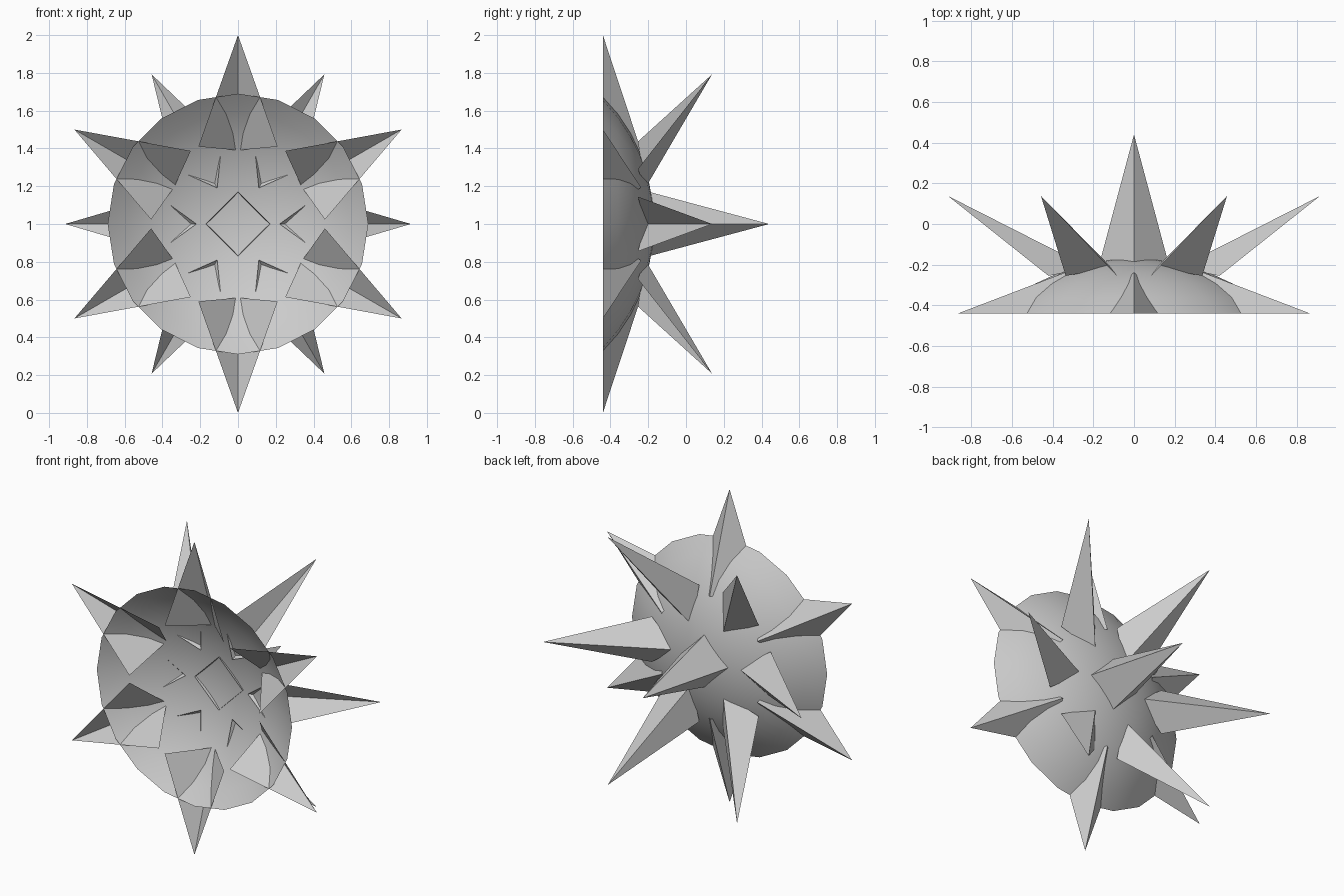
import bpy, bmesh
from math import radians, cos, sin, asin, pi

if "Cube" in bpy.data.objects:
    bpy.data.objects.remove(bpy.data.objects["Cube"])

CY, CZ = -0.44, 1.0   # rim plane and centre height
RIM, DEPTH = 0.69, 0.27


def make_object(name, bm):
    bmesh.ops.remove_doubles(bm, verts=bm.verts, dist=1e-5)
    # outward means towards +y
    for f in bm.faces:
        f.normal_update()
        if f.normal.y < 0:
            f.normal_flip()
    me = bpy.data.meshes.new(name)
    bm.to_mesh(me)
    bm.free()
    ob = bpy.data.objects.new(name, me)
    bpy.context.collection.objects.link(ob)
    return ob


def place(r, side, y, deg):
    # radial / sideways / depth coordinates turned about the dome axis
    a = radians(deg)
    return (r * cos(a) - side * sin(a), y, CZ + r * sin(a) + side * cos(a))


def half_spike(name, deg, tip, inner, side):
    # open two-faced spike: tip, ridge foot and a foot on each side
    bm = bmesh.new()
    t = bm.verts.new(place(tip[0], 0, tip[1], deg))
    i = bm.verts.new(place(inner[0], 0, inner[1], deg))
    a = bm.verts.new(place(side[0], side[2], side[1], deg))
    b = bm.verts.new(place(side[0], -side[2], side[1], deg))
    bm.faces.new((t, a, i))
    bm.faces.new((t, i, b))
    return make_object(name, bm)


# Shallow open dome: a spherical cap made of rings
R = (RIM ** 2 + DEPTH ** 2) / (2 * DEPTH)
SEG, RINGS = 20, 6
bm = bmesh.new()
pole = bm.verts.new((0, CY + DEPTH, CZ))
prev = None
for j in range(1, RINGS + 1):
    phi = asin(RIM / R) * j / RINGS
    ring = [bm.verts.new(place(R * sin(phi), 0, CY + DEPTH - R * (1 - cos(phi)), 360 * k / SEG))
            for k in range(SEG)]
    for k in range(SEG):
        n = (k + 1) % SEG
        if prev:
            bm.faces.new((prev[k], prev[n], ring[n], ring[k]))
        else:
            bm.faces.new((pole, ring[n], ring[k]))
    prev = ring
for f in bm.faces:
    f.smooth = True
make_object("dome_shell", bm)

# Spikes lying along the rim, and the raised ring between them
for k in range(6):
    half_spike(f"rim_spike_{k + 1}", 30 + 60 * k,
               (1.0, CY), (0.39, -0.238), (0.41, CY, 0.21))
    half_spike(f"ring_spike_{k + 1}", 60 * k,
               (0.915, 0.138), (0.22, -0.215), (0.42, -0.255, 0.145))

# Central spike: open four-sided pyramid
bm = bmesh.new()
tip = bm.verts.new((0, 0.44, CZ))
base = [bm.verts.new(place(0.17, 0, -0.195, 90 * k)) for k in range(4)]
for k in range(4):
    bm.faces.new((tip, base[(k + 1) % 4], base[k]))
make_object("centre_spike", bm)
